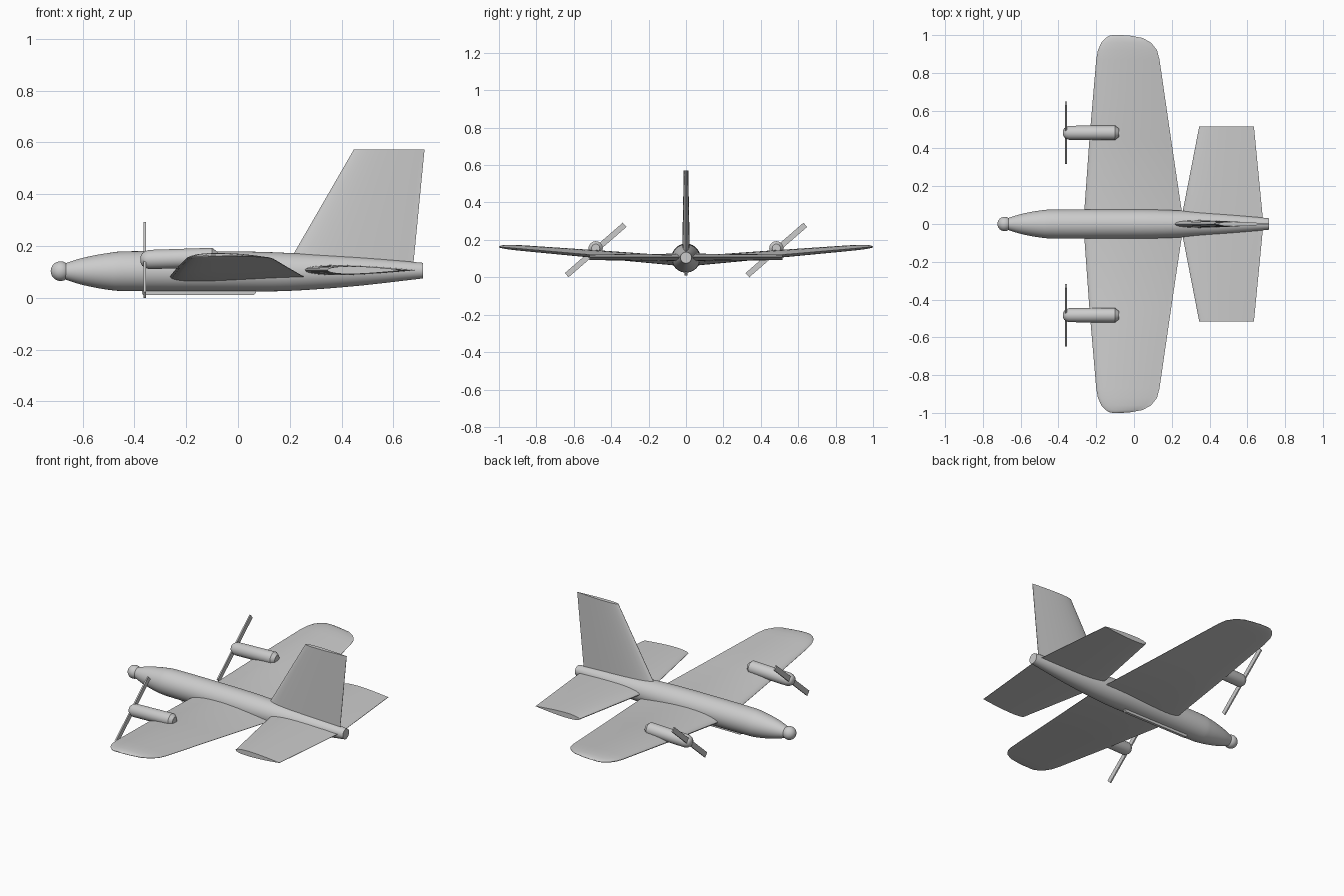
import bpy, bmesh, math
from mathutils import Matrix, Vector

if "Cube" in bpy.data.objects:
    bpy.data.objects.remove(bpy.data.objects["Cube"], do_unlink=True)

grey = bpy.data.materials.new("light_grey")
grey.use_nodes = True
grey.diffuse_color = (0.6, 0.6, 0.6, 1)
grey.node_tree.nodes["Principled BSDF"].inputs["Base Color"].default_value = (0.6, 0.6, 0.6, 1)


def finish(name, bm, angle=35):
    bmesh.ops.recalc_face_normals(bm, faces=bm.faces)
    mesh = bpy.data.meshes.new(name)
    bm.to_mesh(mesh)
    bm.free()
    mesh.materials.append(grey)
    obj = bpy.data.objects.new(name, mesh)
    bpy.context.collection.objects.link(obj)
    bpy.ops.object.select_all(action='DESELECT')
    obj.select_set(True)
    bpy.context.view_layer.objects.active = obj
    bpy.ops.object.shade_smooth_by_angle(angle=math.radians(angle))
    return obj


def loft(name, rings, angle=35):
    """Skin closed rings of points and cap both ends."""
    bm = bmesh.new()
    rows = [[bm.verts.new(p) for p in ring] for ring in rings]
    for a, b in zip(rows, rows[1:]):
        for i in range(len(a)):
            j = (i + 1) % len(a)
            bm.faces.new((a[i], a[j], b[j], b[i]))
    bm.faces.new(rows[0])
    bm.faces.new(rows[-1])
    return finish(name, bm, angle)


def lathe(name, profile, sides=32):
    """Round body along x from (x, radius, centre height) stations."""
    turns = [2 * math.pi * i / sides for i in range(sides)]
    return loft(name, [[(x, r * math.cos(t), z + r * math.sin(t)) for t in turns]
                       for x, r, z in profile])


def airfoil(front, back, thick, camber=0.0, n=14):
    """Closed loop of (chord position, offset) around a wing section."""
    def half(u):
        return thick * 5 * (0.2969 * math.sqrt(u) - 0.126 * u - 0.3516 * u ** 2
                            + 0.2843 * u ** 3 - 0.1015 * u ** 4)
    us = [(1 - math.cos(math.pi * i / n)) / 2 for i in range(n + 1)]
    path = [(u, 1) for u in reversed(us)] + [(u, -1) for u in us[1:]]
    return [(front + u * (back - front),
             s * max(half(u), 0.001) + 4 * camber * u * (1 - u)) for u, s in path]


def mirrored(stations):
    """Stations from one tip, through the root, to the other tip."""
    return [(-s[0],) + s[1:] for s in reversed(stations[1:])] + stations


def smooth_profile(points, steps=5):
    """Catmull-Rom refinement of a few profile points."""
    p = [Vector(q) for q in points]
    p = [2 * p[0] - p[1]] + p + [2 * p[-1] - p[-2]]
    out = []
    for a, b, c, d in zip(p, p[1:], p[2:], p[3:]):
        for k in range(steps):
            t = k / steps
            out.append(0.5 * (2 * b + (c - a) * t + (2 * a - 5 * b + 4 * c - d) * t * t
                              + (3 * b - a - 3 * c + d) * t ** 3))
    return out + [p[-2]]


# Fuselage and nose ball
lathe("fuselage", smooth_profile([
    (-0.67, 0.03, 0.102), (-0.6, 0.052, 0.102), (-0.5, 0.071, 0.102),
    (-0.4, 0.077, 0.103), (0.0, 0.077, 0.102), (0.2, 0.073, 0.1),
    (0.45, 0.057, 0.102), (0.715, 0.03, 0.105)]), 40)
bm = bmesh.new()
bmesh.ops.create_uvsphere(bm, u_segments=32, v_segments=16, radius=0.038,
                          matrix=Matrix.Translation((-0.685, 0, 0.103)))
finish("nose_ball", bm)

# Main wing with dihedral and rounded tips: span, front, back, thickness
wing = mirrored([
    (0, -0.268, 0.263, 0.052), (0.45, -0.236, 0.196, 0.042),
    (0.87, -0.2, 0.135, 0.03), (0.92, -0.191, 0.122, 0.027),
    (0.96, -0.173, 0.09, 0.022), (0.985, -0.15, 0.045, 0.015),
    (0.997, -0.13, -0.02, 0.008), (1.0, -0.113, -0.065, 0.004)])
loft("main_wing", [[(x, y, 0.076 + 0.086 * abs(y) + h)
                    for x, h in airfoil(f, b, t, 0.2 * t)] for y, f, b, t in wing], 40)

# Tailplane and fin
tailplane = mirrored([(0, 0.245, 0.685, 0.04), (0.515, 0.345, 0.635, 0.03)])
loft("tailplane", [[(x, y, 0.107 + h) for x, h in airfoil(f, b, t)]
                   for y, f, b, t in tailplane], 40)
loft("tail_fin", [[(x, h, z) for x, h in airfoil(f, b, t)]
                  for z, f, b, t in [(0.11, 0.18, 0.675, 0.042), (0.572, 0.447, 0.72, 0.024)]], 40)

# Belly skid with sloped ends
loft("belly_skid", [[(-0.37, y, 0.015), (-0.365, y, 0.01), (0.06, y, 0.01),
                     (0.07, y, 0.02), (0.07, y, 0.05), (-0.37, y, 0.05)] for y in (-0.008, 0.008)])

# Engines and two-bladed propellers
for side, sign in (("right", -1), ("left", 1)):
    y = 0.483 * sign
    engine = lathe(side + "_engine", [
        (-0.376, 0.012, 0.148), (-0.37, 0.024, 0.148), (-0.358, 0.032, 0.148),
        (-0.344, 0.037, 0.148), (-0.1, 0.038, 0.155), (-0.08, 0.022, 0.156)])
    engine.location.y = y
    bm = bmesh.new()
    bmesh.ops.create_cube(bm, size=1, matrix=Matrix.Translation((-0.36, y, 0.146))
                          @ Matrix.Rotation(math.radians(41), 4, 'X')
                          @ Matrix.Diagonal((0.008, 0.41, 0.03, 1)))
    finish(side + "_propeller", bm)
